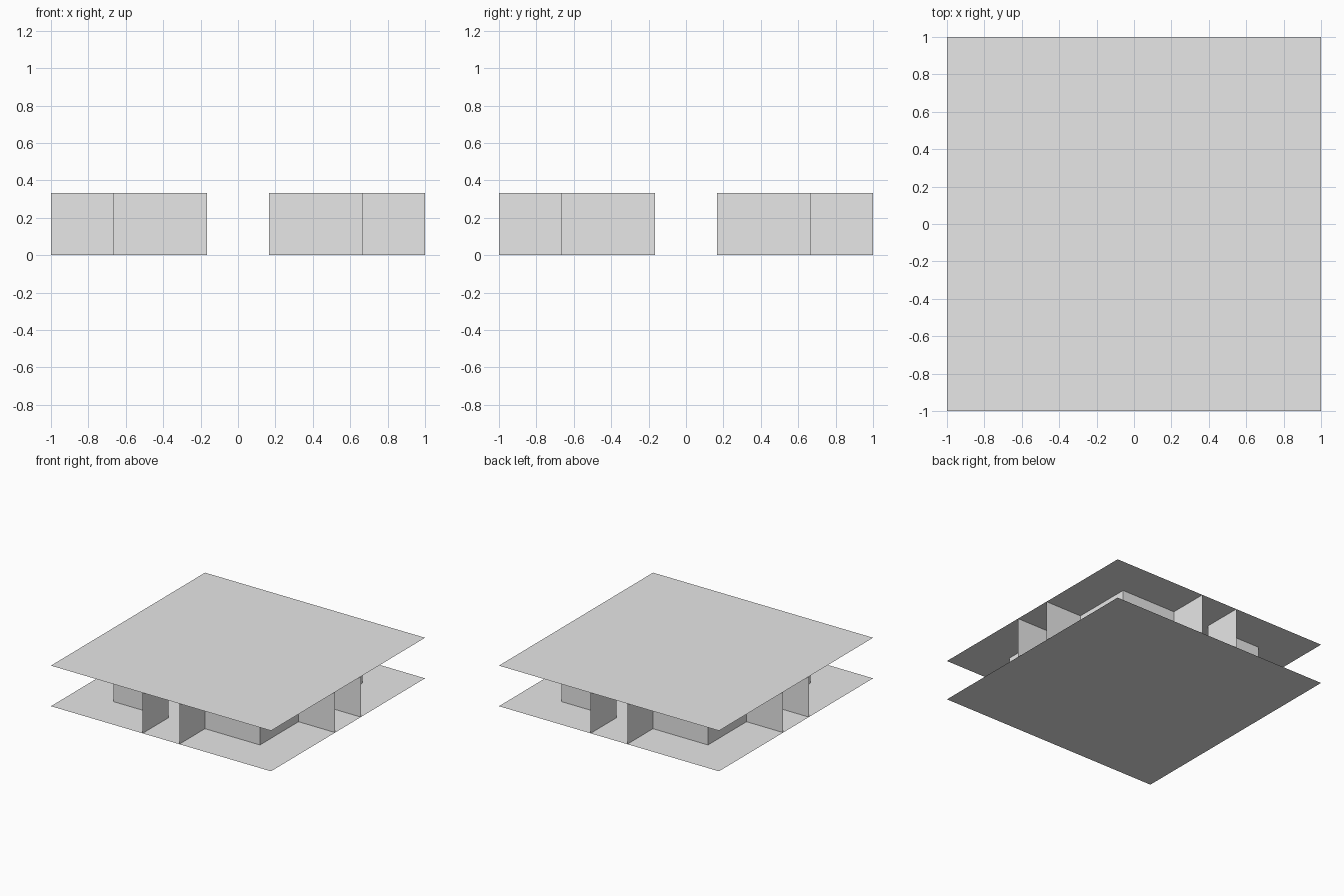
import bpy
import bmesh
from math import pi
from mathutils import Matrix

HEIGHT = 1 / 3      # storey height
DOOR = 1 / 6        # half width of each corridor
ROOM = 2 / 3        # half width of the central room
EDGE = 1.0          # half width of the slabs

cube = bpy.data.objects.get("Cube")
if cube:
    bpy.data.objects.remove(cube, do_unlink=True)

grey = bpy.data.materials.new("plain_grey")
grey.use_nodes = True
grey.diffuse_color = (0.8, 0.8, 0.8, 1)
grey.node_tree.nodes["Principled BSDF"].inputs["Base Color"].default_value = grey.diffuse_color


def add_object(name, bm):
    mesh = bpy.data.meshes.new(name)
    bm.to_mesh(mesh)
    bm.free()
    mesh.materials.append(grey)
    obj = bpy.data.objects.new(name, mesh)
    bpy.context.collection.objects.link(obj)
    return obj


def add_slab(name, z, flip):
    bm = bmesh.new()
    bmesh.ops.create_grid(bm, x_segments=1, y_segments=1, size=EDGE,
                          matrix=Matrix.Translation((0, 0, z)))
    if flip:
        bmesh.ops.reverse_faces(bm, faces=bm.faces)
    add_object(name, bm)


def add_wall(name, path, turn):
    # Thin sheet raised from a floor plan path
    bm = bmesh.new()
    verts = [bm.verts.new((x, y, 0)) for x, y in path]
    edges = [bm.edges.new(pair) for pair in zip(verts, verts[1:])]
    raised = bmesh.ops.extrude_edge_only(bm, edges=edges)["geom"]
    top = [g for g in raised if isinstance(g, bmesh.types.BMVert)]
    bmesh.ops.translate(bm, verts=top, vec=(0, 0, HEIGHT))
    bmesh.ops.recalc_face_normals(bm, faces=bm.faces)
    bmesh.ops.rotate(bm, verts=bm.verts, matrix=Matrix.Rotation(turn, 3, "Z"))
    add_object(name, bm)


# Floor and ceiling sheets
add_slab("floor", 0, True)
add_slab("ceiling", HEIGHT, False)

# One wall per corner: corridor side, two room sides, next corridor side
corner = [(DOOR, -EDGE), (DOOR, -ROOM), (ROOM, -ROOM), (ROOM, -DOOR), (EDGE, -DOOR)]
names = ["front_left_wall", "back_left_wall", "back_right_wall", "front_right_wall"]
for i, name in enumerate(names):
    add_wall(name, corner, i * pi / 2)
